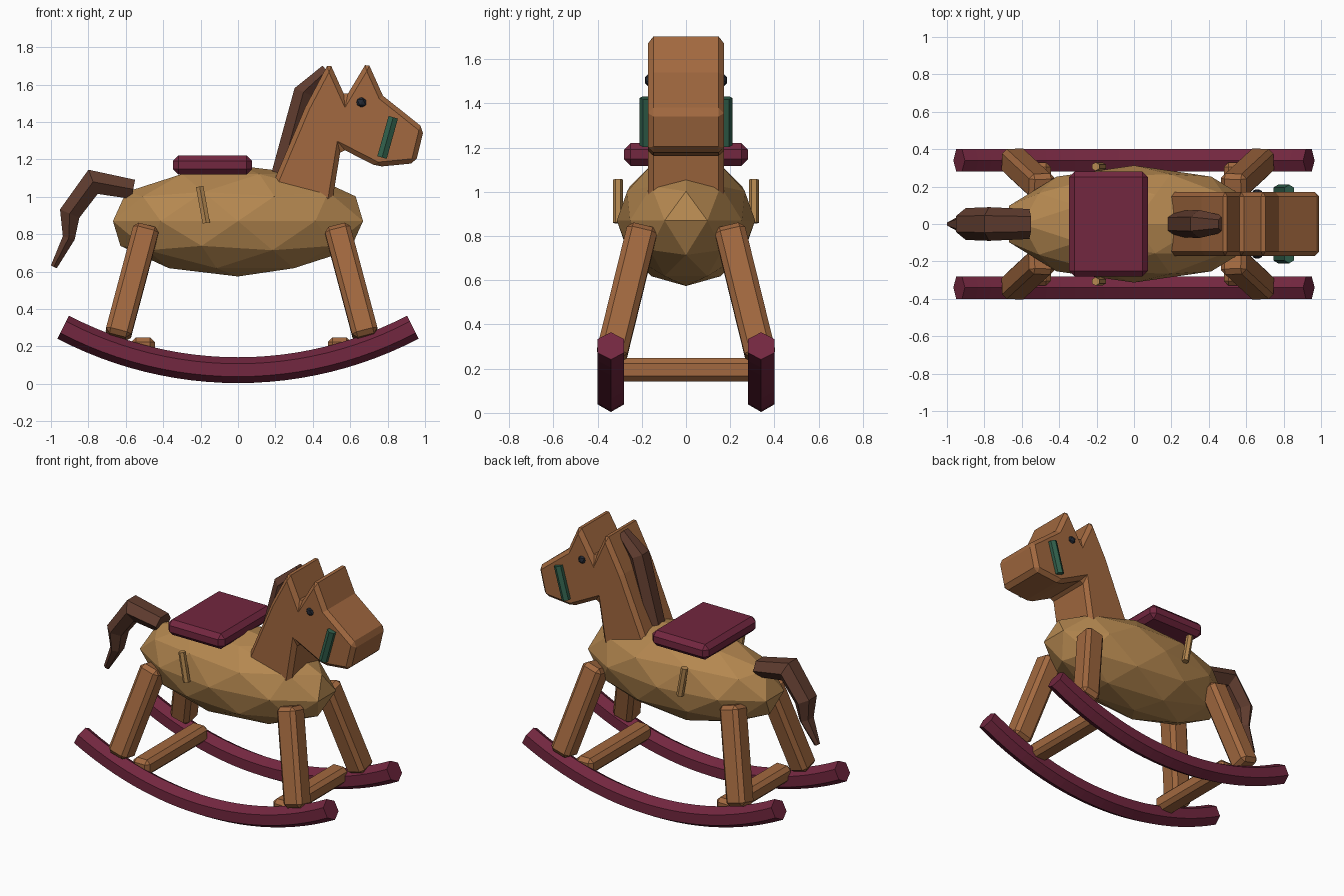
import bpy, bmesh, math
from mathutils import Vector

if "Cube" in bpy.data.objects:
    bpy.data.objects.remove(bpy.data.objects["Cube"])


def material(name, rgb):
    m = bpy.data.materials.new(name)
    m.use_nodes = True
    m.diffuse_color = (*rgb, 1)
    m.node_tree.nodes["Principled BSDF"].inputs["Base Color"].default_value = (*rgb, 1)
    return m


tan = material("light wood", (.46, .245, .08))
wood = material("warm wood", (.36, .14, .05))
maroon = material("maroon paint", (.17, .02, .05))
dark = material("dark brown", (.115, .045, .028))
green = material("dark green", (.03, .115, .07))
black = material("eye black", (.018, .022, .033))


def finish(bm, name, mat, chamfer=0):
    bmesh.ops.recalc_face_normals(bm, faces=bm.faces)
    mesh = bpy.data.meshes.new(name)
    bm.to_mesh(mesh)
    bm.free()
    mesh.materials.append(mat)
    ob = bpy.data.objects.new(name, mesh)
    bpy.context.collection.objects.link(ob)
    if chamfer:
        mod = ob.modifiers.new("chamfer", 'BEVEL')
        mod.width = chamfer
        mod.segments = 1
        mod.limit_method = 'ANGLE'
        mod.angle_limit = math.radians(30)
    return ob


def box(name, mat, centre, size, chamfer):
    bm = bmesh.new()
    bmesh.ops.create_cube(bm, size=1)
    bmesh.ops.scale(bm, vec=size, verts=bm.verts)
    bmesh.ops.translate(bm, vec=centre, verts=bm.verts)
    return finish(bm, name, mat, chamfer)


def align(ob, a, b):
    a, b = Vector(a), Vector(b)
    ob.location = (a + b) / 2
    ob.rotation_mode = 'QUATERNION'
    ob.rotation_quaternion = Vector((0, 0, 1)).rotation_difference(b - a)
    return ob


def rod(name, mat, a, b, radius):
    bm = bmesh.new()
    bmesh.ops.create_cone(bm, cap_ends=True, segments=6, radius1=radius, radius2=radius,
                          depth=(Vector(b) - Vector(a)).length)
    return align(finish(bm, name, mat), a, b)


def ball(name, mat, centre, size, detail):
    bm = bmesh.new()
    bmesh.ops.create_icosphere(bm, subdivisions=detail, radius=1)
    bmesh.ops.scale(bm, vec=size, verts=bm.verts)
    bmesh.ops.translate(bm, vec=centre, verts=bm.verts)
    return finish(bm, name, mat)


def sweep(name, mat, path, y=0, phase=0):
    """Hexagonal tube through (x, z, half width, half thickness) stations."""
    bm = bmesh.new()
    rings = []
    for i, (x, z, wide, thick) in enumerate(path):
        p, q = path[max(i - 1, 0)], path[min(i + 1, len(path) - 1)]
        t = Vector((q[0] - p[0], q[1] - p[1])).normalized()
        ring = []
        for k in range(6):
            a = phase + k * math.pi / 3
            n = math.sin(a) * thick
            ring.append(bm.verts.new((x - t.y * n, y + math.cos(a) * wide, z + t.x * n)))
        rings.append(ring)
    for r, s in zip(rings, rings[1:]):
        for k in range(6):
            j = (k + 1) % 6
            bm.faces.new((r[k], r[j], s[j], s[k]))
    bm.faces.new(rings[0])
    bm.faces.new(rings[-1])
    return finish(bm, name, mat)


# Faceted barrel body and seat pad
ball("body", tan, (0, 0, .87), (.703, .313, .296), 2)
box("seat", maroon, (-.136, 0, 1.17), (.424, .56, .104), .03)

# Neck and head cut from one thick board
profile = [(.165, 1.02), (.36, 1.48), (.488, 1.722), (.575, 1.53), (.692, 1.725),
           (.775, 1.54), (.995, 1.365), (.95, 1.18), (.745, 1.16), (.55, 1.26), (.495, .92)]
bm = bmesh.new()
board = bm.faces.new([bm.verts.new((x, -.172, z)) for x, z in profile])
ext = bmesh.ops.extrude_face_region(bm, geom=[board])
bmesh.ops.translate(bm, vec=(0, .344, 0), verts=[v for v in ext["geom"] if isinstance(v, bmesh.types.BMVert)])
finish(bm, "neck_and_head", wood, .025)

# Mane and tail
sweep("mane", dark, [(.225, 1.10, .07, .06), (.35, 1.56, .075, .06), (.475, 1.675, .045, .04)])
sweep("tail", dark, [(-.56, 1.04, .08, .06), (-.775, 1.08, .09, .08), (-.90, .91, .085, .065),
                     (-.905, .78, .06, .038), (-.985, .625, .015, .02)])

# Curved rockers
R, span = 2.015, math.asin(.935 / 2.015)
arc = []
for i in range(25):
    a = span * (i / 12 - 1)
    arc.append((R * math.sin(a), .073 + R * (1 - math.cos(a)), .069, .069))

for side, y in (("left", 1), ("right", -1)):
    sweep(side + "_rocker", maroon, arc, y * .34, math.pi / 6)
    ball(side + "_eye", black, (.66, y * .166, 1.505), (.032, .022, .032), 1)
    rod(side + "_cheek_strap", green, (.77, y * .18, 1.21), (.83, y * .18, 1.425), .03)
    rod(side + "_foot_peg", tan, (-.17, y * .307, .86), (-.205, y * .307, 1.055), .023)

# Splayed legs and cross bars
for end, x in (("front", 1), ("back", -1)):
    for side, y in (("left", 1), ("right", -1)):
        top = Vector((.02 + x * .508, y * .195, .84))
        foot = Vector((.02 + x * .665, y * .34, .25))
        leg = box(end + "_" + side + "_leg", wood, (0, 0, 0), (.14, .14, (top - foot).length), .025)
        align(leg, foot, top)
    box(end + "_cross_bar", wood, (.0175 + x * .525, 0, .195), (.125, .66, .108), .025)
